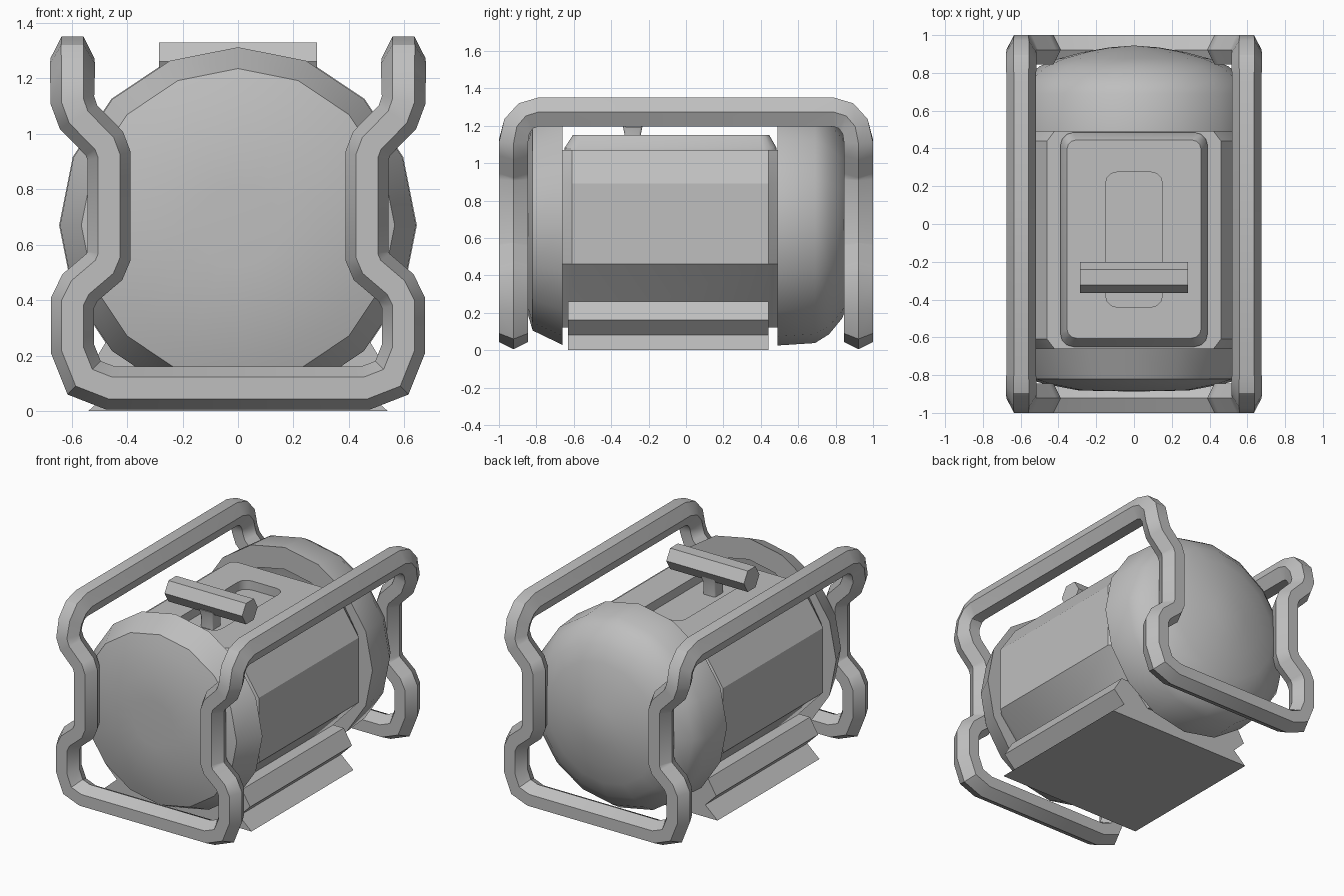
import bpy, bmesh, math
from mathutils import Vector

old = bpy.data.objects.get("Cube")
if old:
    bpy.data.objects.remove(old)

grey = bpy.data.materials.new("plain grey")
grey.use_nodes = True
colour = (0.52, 0.52, 0.52, 1)
grey.diffuse_color = colour
grey.node_tree.nodes["Principled BSDF"].inputs["Base Color"].default_value = colour


def loft(name, loops, ends=True):
    """Skin a stack of equal-length closed loops into one object."""
    bm = bmesh.new()
    rings = [[bm.verts.new(p) for p in loop] for loop in loops]
    n = len(rings[0])
    for a, b in zip(rings, rings[1:]):
        for i in range(n):
            j = (i + 1) % n
            bm.faces.new((a[i], a[j], b[j], b[i]))
    if ends:
        bm.faces.new(rings[0])
        bm.faces.new(rings[-1])
    bmesh.ops.remove_doubles(bm, verts=bm.verts, dist=0.0005)
    bmesh.ops.recalc_face_normals(bm, faces=bm.faces)
    mesh = bpy.data.meshes.new(name)
    bm.to_mesh(mesh)
    bm.free()
    mesh.materials.append(grey)
    obj = bpy.data.objects.new(name, mesh)
    bpy.context.collection.objects.link(obj)
    bpy.ops.object.select_all(action='DESELECT')
    bpy.context.view_layer.objects.active = obj
    obj.select_set(True)
    bpy.ops.object.shade_smooth_by_angle(angle=math.radians(30))
    return obj


AXIS_Z = 0.67


def ring(radius, y, sides=16):
    """Polygon around the tank axis with a corner at the top."""
    turns = [math.tau * i / sides for i in range(sides)]
    return [(radius * math.sin(t), y, AXIS_Z + radius * math.cos(t)) for t in turns]


def rounded(hx, y0, y1, r, z, steps=3):
    """Rounded rectangle lying flat at height z."""
    pts = []
    corners = ((hx - r, y1 - r), (r - hx, y1 - r), (r - hx, y0 + r), (hx - r, y0 + r))
    for k, (cx, cy) in enumerate(corners):
        for s in range(steps + 1):
            t = math.pi / 2 * (k + s / steps)
            pts.append((cx + r * math.cos(t), cy + r * math.sin(t), z))
    return pts


def mirrored(half):
    """Close a right-hand (x, z) outline by reflecting it in x."""
    return half + [(-x, z) for x, z in reversed(half)]


# End caps of the tank
loft("front_cap", [ring(r, y) for r, y in (
    (0.5, -0.66), (0.642, -0.66), (0.565, -0.82), (0.48, -0.845),
    (0.3, -0.88), (0.15, -0.885), (0, -0.886))], ends=False)
loft("rear_cap", [ring(r, y) for r, y in (
    (0.5, 0.49), (0.645, 0.49), (0.632, 0.69), (0.585, 0.765), (0.5, 0.835),
    (0.4, 0.875), (0.27, 0.91), (0.13, 0.935), (0, 0.945))], ends=False)

# Eight-sided tank body, narrowing a little at both ends
outline = mirrored([(0.26, 0.12), (0.58, 0.46), (0.58, 0.89), (0.46, 1.07)])
loft("tank_body", [[(x * s, y, z) for x, z in outline] for y, s in (
    (-0.67, 0.9), (-0.61, 1), (0.44, 1), (0.5, 0.9))])

# Raised top plate with a sunken slot
loft("top_plate", [
    rounded(0.39, -0.65, 0.485, 0.07, 1.06),
    rounded(0.39, -0.65, 0.485, 0.07, 1.08),
    rounded(0.355, -0.605, 0.445, 0.05, 1.15),
    rounded(0.15, -0.44, 0.275, 0.06, 1.15),
    rounded(0.15, -0.44, 0.275, 0.06, 1.09)])

# Crosswise grip on a short stem
loft("handle_stem", [rounded(h, -0.285 - h, -0.285 + h, 0.012, z)
                     for z, h in ((1.085, 0.045), (1.16, 0.045), (1.21, 0.055))])
hexagon = [(math.cos(k * math.pi / 3), math.sin(k * math.pi / 3)) for k in range(6)]
loft("handle_grip", [[(x, -0.282 + 0.082 * c, 1.26 + 0.08 * s) for c, s in hexagon]
                     for x in (-0.285, 0.285)])

# Mounting base with a notch along each side
base = mirrored([(0.54, 0), (0.45, 0.08), (0.53, 0.16), (0.47, 0.26)])
loft("mounting_base", [[(x, y, z) for x, z in base] for y in (-0.63, 0.44)])

# Protective frame: one quarter of a closed loop, mirrored twice
front = Vector((0, -1, 0))
bends = ((0, 0.083), (0.46, 0.083), (0.555, 0.12), (0.597, 0.225), (0.597, 0.39),
         (0.57, 0.445), (0.482, 0.52), (0.465, 0.56), (0.465, 0.92), (0.482, 0.965),
         (0.575, 1.06), (0.597, 1.12))
path = [(Vector((x, -0.922, z)), front) for x, z in bends]
for k in range(1, 4):
    t = math.pi / 6 * k
    out = Vector((0, -math.cos(t), math.sin(t)))
    path.append((Vector((0.597, -0.79 + 0.132 * out.y, 1.12 + 0.153 * out.z)), out))
path.append((Vector((0.597, 0, 1.273)), Vector((0, 0, 1))))

sections = []
for i, (p, out) in enumerate(path):
    before = (p - path[i - 1][0]).normalized() if i else Vector((1, 0, 0))
    after = (path[i + 1][0] - p).normalized() if i < len(path) - 1 else before
    along = (before + after).normalized()
    side = along.cross(out).normalized() / max(before.dot(along), 0.5)
    sections.append([p + side * (0.078 * c) + out * (0.0895 * s) for c, s in hexagon])
frame = loft("protective_frame", sections, ends=False)
mirror = frame.modifiers.new("Mirror", 'MIRROR')
mirror.use_axis = (True, True, False)
mirror.merge_threshold = 0.002
